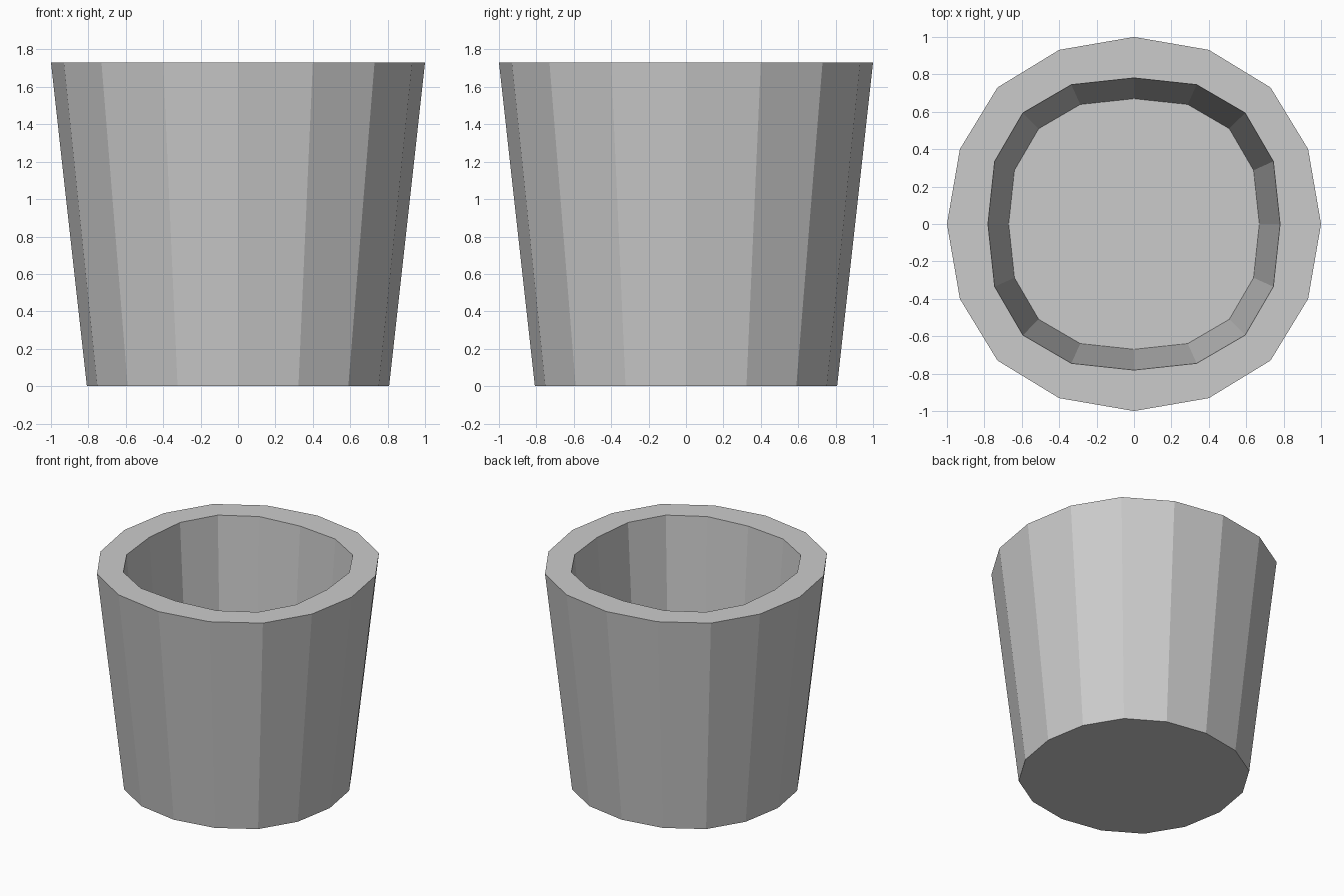
import bpy, bmesh

if "Cube" in bpy.data.objects:
    bpy.data.objects.remove(bpy.data.objects["Cube"])

# Quarter outlines of the slightly squared 16-sided rings
OUTER = [(1.0, 0.0), (0.931, 0.40), (0.73, 0.73), (0.40, 0.931)]
INNER = [(0.781, 0.0), (0.745, 0.335), (0.594, 0.594), (0.335, 0.745)]
HEIGHT = 1.73


def ring(bm, quarter, scale, z):
    """Repeat a quarter outline four times around z."""
    pts, verts = list(quarter), []
    for _ in range(4):
        verts += [bm.verts.new((x * scale, y * scale, z)) for x, y in pts]
        pts = [(-y, x) for x, y in pts]
    return verts


bm = bmesh.new()

# Base, tapered outside, flat rim, tapered inside, inner floor
rings = [
    ring(bm, OUTER, 0.808, 0.0),
    ring(bm, OUTER, 1.0, HEIGHT),
    ring(bm, INNER, 1.0, HEIGHT),
    ring(bm, INNER, 0.858, 0.2),
]
for a, b in zip(rings, rings[1:]):
    n = len(a)
    for i in range(n):
        j = (i + 1) % n
        bm.faces.new((a[i], a[j], b[j], b[i]))
bm.faces.new(rings[0][::-1])
bm.faces.new(rings[-1])
bmesh.ops.recalc_face_normals(bm, faces=bm.faces)

mesh = bpy.data.meshes.new("tapered_cup")
bm.to_mesh(mesh)
bm.free()
cup = bpy.data.objects.new("tapered_cup", mesh)
bpy.context.collection.objects.link(cup)
